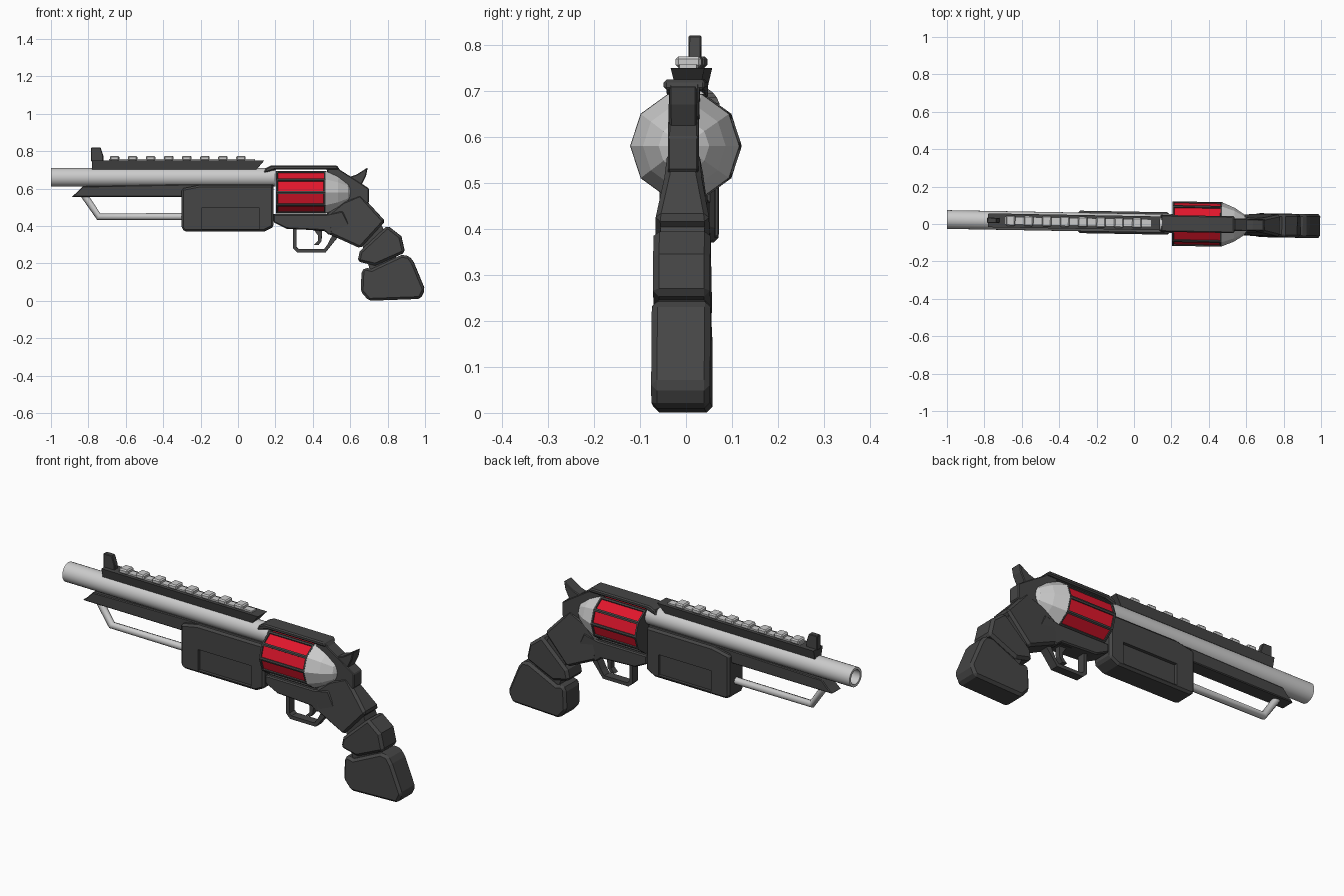
import bpy, bmesh, math
from mathutils import Matrix

if "Cube" in bpy.data.objects:
    bpy.data.objects.remove(bpy.data.objects["Cube"])


def material(name, rgb):
    m = bpy.data.materials.new(name)
    m.diffuse_color = (*rgb, 1)
    m.use_nodes = True
    m.node_tree.nodes["Principled BSDF"].inputs["Base Color"].default_value = m.diffuse_color
    return m


DARK = material("dark_metal", (0.06, 0.06, 0.06))
RED = material("red_panel", (0.75, 0.008, 0.025))


def finish(name, bm, mats=()):
    bmesh.ops.recalc_face_normals(bm, faces=bm.faces)
    me = bpy.data.meshes.new(name)
    bm.to_mesh(me)
    bm.free()
    for m in mats:
        me.materials.append(m)
    ob = bpy.data.objects.new(name, me)
    bpy.context.collection.objects.link(ob)
    return ob


def prism(name, pts, half=0.04, bevel=0.0, mats=(DARK,), y=0.0):
    """Side profile (x, z[, half width]) extruded symmetrically across y."""
    bm = bmesh.new()
    w = [p[2] if len(p) > 2 else half for p in pts]
    a = [bm.verts.new((p[0], y - h, p[1])) for p, h in zip(pts, w)]
    b = [bm.verts.new((p[0], y + h, p[1])) for p, h in zip(pts, w)]
    bm.faces.new(a)
    bm.faces.new(b[::-1])
    for i in range(len(pts)):
        j = (i + 1) % len(pts)
        bm.faces.new((a[i], b[i], b[j], a[j]))
    ob = finish(name, bm, mats)
    if bevel:
        mod = ob.modifiers.new("chamfer", 'BEVEL')
        mod.width, mod.segments = bevel, 1
        mod.limit_method, mod.angle_limit = 'ANGLE', math.radians(40)
    return ob


def rect(x0, x1, z0, z1):
    return [(x0, z0), (x1, z0), (x1, z1), (x0, z1)]


def lathe(name, prof, z, n, mats=()):
    """Profile (x, radius) turned around an axis along x."""
    bm = bmesh.new()
    rings = [[bm.verts.new((x, r * math.cos(2 * math.pi * i / n), z + r * math.sin(2 * math.pi * i / n)))
              for i in range(n)] for x, r in prof]
    for p, q in zip(rings, rings[1:]):
        for i in range(n):
            j = (i + 1) % n
            bm.faces.new((p[i], p[j], q[j], q[i]))
    bm.faces.new(rings[0])
    bm.faces.new(rings[-1])
    return finish(name, bm, mats)


def smooth(ob):
    bpy.ops.object.select_all(action='DESELECT')
    ob.select_set(True)
    bpy.context.view_layer.objects.active = ob
    bpy.ops.object.shade_smooth_by_angle(angle=math.radians(35))


# Barrel with open bore
smooth(lathe("barrel", [(0.2, 0.05), (-1.0, 0.05), (-1.0, 0.037), (-0.7, 0.037)], 0.66, 24))

# Top rail, its teeth and the front sight
prism("top_rail", [(-0.78, 0.703, 0.026), (0.10, 0.703, 0.026), (0.14, 0.75, 0.037), (-0.78, 0.75, 0.037)])
prism("rail_strip", rect(-0.69, 0.09, 0.748, 0.758), 0.018, mats=())
for i in range(8):
    x = -0.685 + 0.0965 * i
    prism(f"rail_tooth_{i + 1}", rect(x, x + 0.05, 0.75, 0.775), 0.028, 0.006, ())
prism("front_sight", [(-0.785, 0.745), (-0.785, 0.82), (-0.735, 0.82), (-0.72, 0.775), (-0.72, 0.745)], 0.014, 0.003)

# Fore-end strip and deep fore-end box with a recess on each side
prism("fore_strip", [(-0.83, 0.612), (-0.86, 0.58), (-0.89, 0.555), (-0.28, 0.555), (0.19, 0.555), (0.19, 0.622),
                     (-0.3, 0.622)], 0.038, 0.004)
box = prism("fore_box", [(-0.30, 0.60), (-0.30, 0.385), (-0.285, 0.37), (0.14, 0.37), (0.19, 0.395), (0.19, 0.62),
                         (-0.20, 0.62)], 0.06, 0.012)
for s in (-1, 1):
    cut = prism(f"recess_cutter_{s}", rect(-0.195, 0.115, 0.385, 0.495), 0.02, y=s * 0.064)
    cut.hide_render = True
    cut.hide_set(True)
    mod = box.modifiers.new("recess", 'BOOLEAN')
    mod.operation, mod.object = 'DIFFERENCE', cut

# Bent rod below the barrel
cu = bpy.data.curves.new("under_rod", 'CURVE')
cu.dimensions, cu.bevel_depth, cu.bevel_resolution, cu.use_fill_caps = '3D', 0.019, 2, True
sp = cu.splines.new('POLY')
path = [(-0.83, 0.575), (-0.745, 0.45), (-0.28, 0.45)]
sp.points.add(len(path) - 1)
for p, (x, z) in zip(sp.points, path):
    p.co = (x, 0, z, 1)
bpy.context.collection.objects.link(bpy.data.objects.new("under_rod", cu))

# Ten-sided drum with sunken red panels, and its faceted rear cone
drum = lathe("drum", [(0.205, 0.119), (0.47, 0.119)], 0.58, 10, (DARK, RED))
bm = bmesh.new()
bm.from_mesh(drum.data)
sides = [f for f in bm.faces if len(f.verts) == 4]
bmesh.ops.inset_individual(bm, faces=sides, thickness=0.012, depth=0)
bmesh.ops.inset_individual(bm, faces=sides, thickness=0.002, depth=-0.006)
for f in sides:
    f.material_index = 1
bm.to_mesh(drum.data)
bm.free()
lathe("drum_cone", [(0.47, 0.118), (0.537, 0.09), (0.59, 0.055), (0.605, 0.03)], 0.58, 10)

# Frame wrapped around the drum window
prism("frame", [(0.135, 0.66), (0.15, 0.705), (0.18, 0.72), (0.53, 0.72), (0.545, 0.70), (0.60, 0.665), (0.655, 0.63),
                (0.70, 0.60), (0.70, 0.53), (0.64, 0.45), (0.49, 0.37), (0.30, 0.385), (0.19, 0.44), (0.19, 0.465),
                (0.477, 0.465), (0.477, 0.702), (0.2, 0.702), (0.2, 0.66)], 0.033, 0.004)
prism("top_strap", [(0.135, 0.68), (0.15, 0.71), (0.18, 0.724), (0.53, 0.724), (0.54, 0.702), (0.2, 0.702)], 0.045, 0.006)
prism("lower_frame", [(0.19, 0.463), (0.475, 0.463), (0.56, 0.48), (0.6, 0.4), (0.49, 0.35), (0.46, 0.375),
                      (0.26, 0.385), (0.19, 0.42)], 0.05, 0.006)
prism("hammer", [(0.59, 0.66), (0.635, 0.675), (0.693, 0.712), (0.685, 0.67), (0.655, 0.61), (0.6, 0.6)], 0.03, 0.004)

# Trigger and its guard
prism("trigger_guard", [(0.295, 0.40), (0.295, 0.28), (0.318, 0.258), (0.468, 0.258), (0.495, 0.292), (0.53, 0.335),
                        (0.51, 0.36), (0.478, 0.30), (0.46, 0.276), (0.325, 0.276), (0.313, 0.287), (0.313, 0.40)], 0.022)
prism("trigger", [(0.40, 0.39), (0.45, 0.39), (0.447, 0.32), (0.43, 0.297), (0.405, 0.298), (0.427, 0.32), (0.427, 0.35)],
      0.014)

# Three-part grip joined by a narrower core
prism("grip_upper", [(0.475, 0.46, 0.05), (0.56, 0.53, 0.04), (0.655, 0.57, 0.034), (0.70, 0.52, 0.04),
                     (0.787, 0.425, 0.06), (0.655, 0.28, 0.06), (0.49, 0.355, 0.05)], bevel=0.012)
prism("grip_core", [(0.64, 0.38), (0.765, 0.41), (0.86, 0.2), (0.72, 0.12)], 0.048)
prism("grip_middle", [(0.80, 0.402), (0.873, 0.345), (0.893, 0.258), (0.735, 0.188), (0.64, 0.21), (0.652, 0.265)],
      0.062, 0.013)
prism("grip_lower", [(0.662, 0.16), (0.68, 0.178), (0.715, 0.17), (0.875, 0.245), (0.915, 0.24), (0.94, 0.205),
                     (1.0, 0.06), (0.975, 0.01), (0.70, 0.0), (0.657, 0.05)], 0.064, 0.014)

# The whole model is turned very slightly about z
turn = Matrix.Translation((0, 0.006, 0)) @ Matrix.Rotation(-0.018, 4, 'Z')
for ob in bpy.data.objects:
    ob.data.transform(turn)
